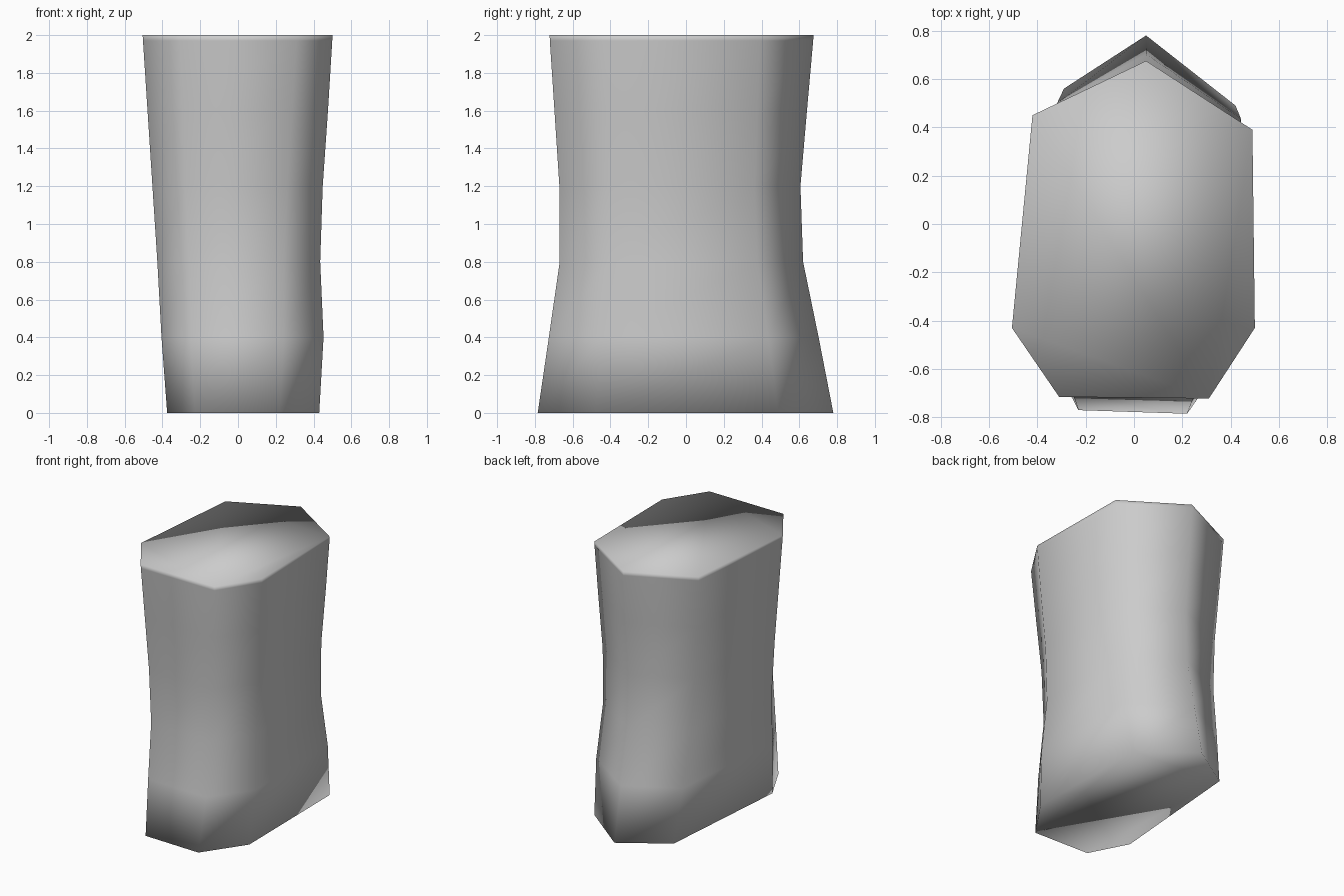
import bpy
import bmesh

cube = bpy.data.objects.get("Cube")
if cube:
    bpy.data.objects.remove(cube, do_unlink=True)

# Plain grey stone
grey = bpy.data.materials.new("stone_grey")
grey.use_nodes = True
colour = (0.6, 0.6, 0.6, 1.0)
grey.diffuse_color = colour
shader = next(n for n in grey.node_tree.nodes if n.type == "BSDF_PRINCIPLED")
shader.inputs["Base Color"].default_value = colour

# Seven-sided end outlines, counter-clockwise seen from above
bottom = [(-.23, -.77), (.22, -.785), (.43, -.48), (.42, .49),
          (.05, .78), (-.29, .56), (-.375, -.49)]
top = [(-.31, -.715), (.31, -.722), (.50, -.43), (.49, .39),
       (.05, .675), (-.42, .45), (-.505, -.43)]

# Waist: height, then scale towards left, right, back and front
levels = [
    (0, 1, 1, 1, 1),
    (.4, 1.02, 1.01, .925, .94),
    (.8, .95, 1, .84, .88),
    (1.2, .95, 1, .845, .897),
    (1.6, .98, 1, .92, .948),
    (1.97, 1, 1, .995, .997),
    (2, 1, 1, 1, 1),
]


def make_ring(bm, z, left, right, back, front):
    """Blend the two end outlines at height z and pinch them."""
    t = z / 2
    ring = []
    for (bx, by), (tx, ty) in zip(bottom, top):
        x = bx + (tx - bx) * t
        y = by + (ty - by) * t
        x *= left if x > 0 else right
        y *= back if y > 0 else front
        ring.append(bm.verts.new((x, y, z)))
    return ring


# Column body: stacked rings joined by quads, closed at both ends
bm = bmesh.new()
rings = [make_ring(bm, *level) for level in levels]
for low, high in zip(rings, rings[1:]):
    for i in range(len(low)):
        j = (i + 1) % len(low)
        bm.faces.new((low[i], low[j], high[j], high[i]))
bm.faces.new(rings[0][::-1])
bm.faces.new(rings[-1])
for face in bm.faces:
    face.smooth = True

mesh = bpy.data.meshes.new("stone_column")
bm.to_mesh(mesh)
bm.free()
mesh.materials.append(grey)
column = bpy.data.objects.new("stone_column", mesh)
bpy.context.collection.objects.link(column)
